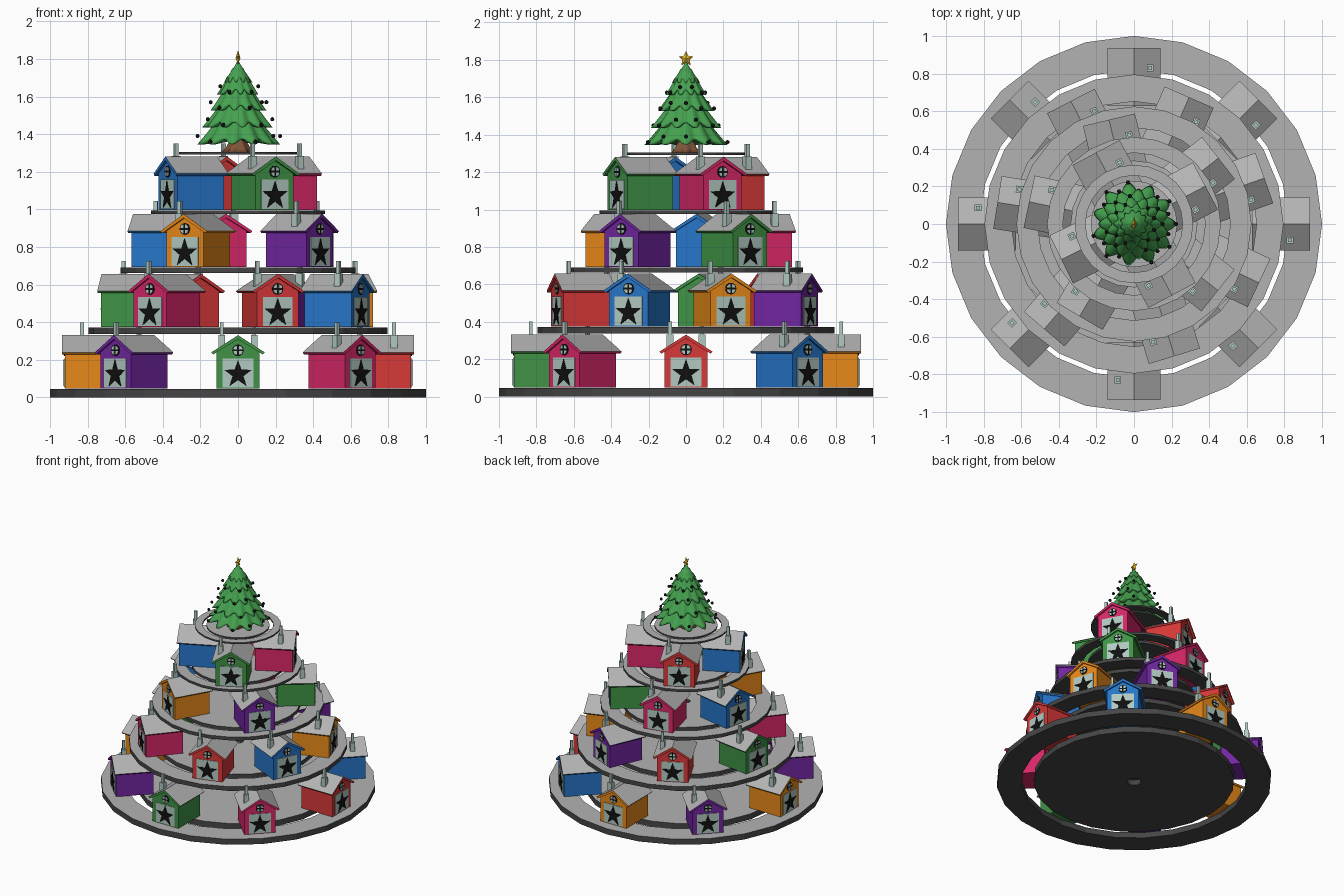
import bpy, bmesh
from math import sin, cos, pi, radians, atan2
from mathutils import Matrix, Vector

if "Cube" in bpy.data.objects:
    bpy.data.objects.remove(bpy.data.objects["Cube"])


def mat(name, r, g, b):
    m = bpy.data.materials.new(name)
    m.diffuse_color = (r, g, b, 1)
    m.use_nodes = True
    m.node_tree.nodes["Principled BSDF"].inputs["Base Color"].default_value = m.diffuse_color
    return m


PAINT = {
    "red": mat("red", .68, .04, .04), "blue": mat("blue", .02, .18, .58),
    "orange": mat("orange", .80, .25, .01), "purple": mat("purple", .17, .02, .36),
    "green": mat("green", .05, .29, .06), "pink": mat("pink", .68, .02, .14)}
GREY = mat("grey", .45, .45, .45)
DARK = mat("dark_grey", .06, .06, .06)
BLACK = mat("black", .005, .005, .005)
PALE = mat("pale", .44, .58, .53)
LEAF = mat("leaf", .06, .36, .08)
BARK = mat("bark", .22, .09, .04)
GOLD = mat("gold", .80, .50, .03)


def finish(name, bm, mats, mtx=None, smooth=False):
    bmesh.ops.recalc_face_normals(bm, faces=bm.faces)
    me = bpy.data.meshes.new(name)
    bm.to_mesh(me)
    bm.free()
    for m in mats:
        me.materials.append(m)
    for p in me.polygons:
        p.use_smooth = smooth
    ob = bpy.data.objects.new(name, me)
    bpy.context.collection.objects.link(ob)
    if mtx:
        ob.matrix_world = mtx
    return ob


def add_prism(bm, pts, y0, y1):
    """Extrude an x-z outline from y0 to y1."""
    f = bm.faces.new([bm.verts.new((x, y0, z)) for x, z in pts])
    ext = bmesh.ops.extrude_face_region(bm, geom=[f])["geom"]
    bmesh.ops.translate(bm, vec=(0, y1 - y0, 0),
                        verts=[v for v in ext if isinstance(v, bmesh.types.BMVert)])
    return bm


def add_box(bm, x0, x1, y0, y1, z0, z1):
    return add_prism(bm, [(x0, z0), (x1, z0), (x1, z1), (x0, z1)], y0, y1)


def star_pts(R, r, cz):
    return [((R, r)[i % 2] * sin(i * pi / 5), cz + (R, r)[i % 2] * cos(i * pi / 5))
            for i in range(10)]


def circle_pts(r, cz, n=16):
    return [(r * sin(i * 2 * pi / n), cz + r * cos(i * 2 * pi / n)) for i in range(n)]


def ring(name, r_out, r_in, z0, z1, n=24):
    """Flat ring plate: grey top, dark rim and underside."""
    bm = bmesh.new()
    prof = [(r_in, z0), (r_out, z0), (r_out, z1), (r_in, z1)]
    rows = [[bm.verts.new((r * cos(a), r * sin(a), z)) for r, z in prof]
            for a in (i * 2 * pi / n for i in range(n))]
    for i in range(n):
        a, b = rows[i], rows[(i + 1) % n]
        for j in range(4):
            f = bm.faces.new((a[j], b[j], b[(j + 1) % 4], a[(j + 1) % 4]))
            f.material_index = 0 if j == 2 else 1
    finish(name, bm, [GREY, DARK])


def house(tag, color, az, r, z):
    """House with its gable front at radius r, facing outward."""
    a = radians(az)
    mtx = Matrix.Translation((r * cos(a), r * sin(a), z)) @ Matrix.Rotation(a + pi / 2, 4, 'Z')
    paint = PAINT[color]
    n = lambda part: f"house_{part}_{tag}"
    # walls
    finish(n("walls"), add_prism(bmesh.new(), [(-.115, 0), (.115, 0), (.115, .205), (0, .272), (-.115, .205)],
                                 0, .275), [paint], mtx)
    # roof: coloured slab with grey upper faces
    bm = add_prism(bmesh.new(), [(-.142, .192), (-.132, .181), (0, .262), (.132, .181),
                                 (.142, .192), (0, .283)], -.015, .292)
    bm.normal_update()
    bmesh.ops.recalc_face_normals(bm, faces=bm.faces)
    for f in bm.faces:
        f.material_index = 1 if f.normal.z > .5 else 0
    finish(n("roof"), bm, [paint, GREY], mtx)
    # door panel and star
    finish(n("door"), add_box(bmesh.new(), -.082, .082, -.004, .002, .005, .16), [PALE], mtx)
    finish(n("door_star"), add_prism(bmesh.new(), star_pts(.078, .031, .075), -.008, -.002), [BLACK], mtx)
    # round window
    finish(n("window_frame"), add_prism(bmesh.new(), circle_pts(.031, .203), -.004, .002), [BLACK], mtx)
    bm = bmesh.new()
    for k in range(4):
        q = [(.005, .005)] + [(.005 + .019 * cos(t * pi / 8), .005 + .019 * sin(t * pi / 8)) for t in range(5)]
        c, s = cos(k * pi / 2), sin(k * pi / 2)
        add_prism(bm, [(x * c - y * s, .203 + x * s + y * c) for x, y in q], -.007, -.002)
    finish(n("window_panes"), bm, [PALE], mtx)
    # chimney with thin flue
    bm = add_box(bmesh.new(), -.104, -.068, .072, .108, .20, .285)
    add_box(bm, -.096, -.076, .08, .10, .285, .352)
    finish(n("chimney"), bm, [PALE], mtx)


# tiers: plate radius, top height, thickness, house front radius, houses
TIERS = [
    (1.0, .045, .045, .92, [(0, "red"), (45, "blue"), (90, "orange"), (135, "purple"),
                            (180, "orange"), (225, "purple"), (270, "green"), (315, "pink")]),
    (.795, .371, .034, .72, [(19.4, "orange"), (66.5, "purple"), (117.2, "red"), (171, "green"),
                             (229.5, "pink"), (287, "red"), (334.8, "blue")]),
    (.625, .69, .027, .555, [(38, "green"), (103.5, "pink"), (168, "blue"),
                             (239.5, "orange"), (321.6, "purple")]),
    (.462, .995, .02, .415, [(28, "pink"), (118, "red"), (206, "blue"), (298, "green")]),
    (.315, 1.305, .013, 0, [])]
for i, (R, top, thick, front, houses) in enumerate(TIERS, 1):
    ring(f"plate_ring_{i}", R, R * .82, top - thick, top)
    ring(f"plate_disc_{i}", R * .73, R * .05, top - thick, top)
    for j, (az, color) in enumerate(houses, 1):
        house(f"{i}_{j}", color, az, front, top + .003)

# tree foliage: lobed skirts, one per layer
LOBES, SEG = 11, 88
LAYERS = [(1.36, 1.54, .20, .07), (1.45, 1.62, .170, .055), (1.54, 1.70, .135, .04),
          (1.625, 1.75, .10, .03), (1.69, 1.785, .068, .006)]
bm = bmesh.new()
balls = []
for k, (zb, zt, rb, rt) in enumerate(LAYERS):
    rows = []
    for t, inward in ((0, 1), (.2, 1), (.45, 1), (.7, 1), (.9, 1), (1, 1), (1.0, .82), (.92, .3)):
        row = []
        for s in range(SEG):
            a = 2 * pi * s / SEG
            w = cos(LOBES * a + k * pi)
            rr = (rt + (rb - rt) * t ** 1.15) * (1 + .12 * t * w) * inward
            zz = zt + (zb - zt) * t - .014 * t ** 3 * w
            row.append(bm.verts.new((rr * cos(a), rr * sin(a), zz)))
        rows.append(row)
    for r0, r1 in zip(rows, rows[1:]):
        for s in range(SEG):
            bm.faces.new((r0[s], r0[(s + 1) % SEG], r1[(s + 1) % SEG], r1[s]))
    bm.faces.new(rows[0])
    bm.faces.new(rows[-1])
    for m in range(LOBES):
        a = (2 * m + k % 2) * pi / LOBES
        if k < 4 and m % 3 != 2:
            balls.append((rb * 1.12 * cos(a), rb * 1.12 * sin(a), zb + (.0 if m % 2 else .03)))
finish("tree_foliage", bm, [LEAF], smooth=True)

# tree ornaments
bm = bmesh.new()
for p in balls:
    bmesh.ops.create_uvsphere(bm, u_segments=10, v_segments=6, radius=.011,
                              matrix=Matrix.Translation(p))
finish("tree_ornaments", bm, [BLACK], smooth=True)

# trunk with flared roots
bm = bmesh.new()
rows = [[bm.verts.new((r * (1 + f * cos(6 * a)) * cos(a), r * (1 + f * cos(6 * a)) * sin(a), z))
         for a in (2 * pi * s / 36 for s in range(36))]
        for r, z, f in ((.078, 1.305, .15), (.058, 1.33, .1), (.045, 1.36, .05), (.042, 1.42, .02))]
for r0, r1 in zip(rows, rows[1:]):
    for s in range(36):
        bm.faces.new((r0[s], r0[(s + 1) % 36], r1[(s + 1) % 36], r1[s]))
bm.faces.new(rows[0])
bm.faces.new(rows[-1])
finish("tree_trunk", bm, [BARK], smooth=True)

# faceted tree-top star in the y-z plane
bm = bmesh.new()
rim = [bm.verts.new((0, x, z)) for x, z in star_pts(.042, .021, 1.805)]
for side in (-.013, .013):
    tip = bm.verts.new((side, 0, 1.805))
    for i in range(10):
        bm.faces.new((rim[i], rim[(i + 1) % 10], tip))
finish("tree_top_star", bm, [GOLD])
